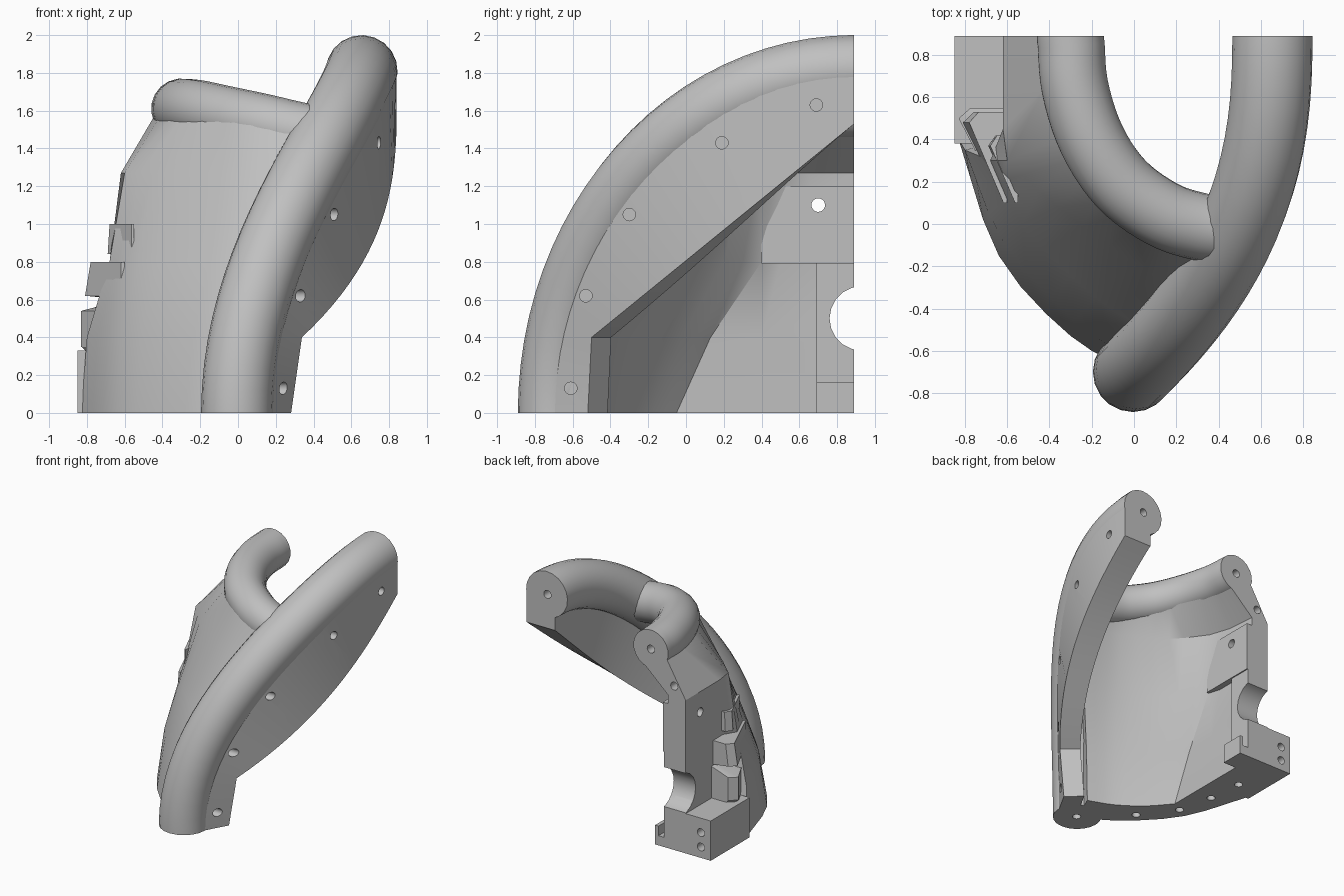
import bpy, bmesh, math
from mathutils import Vector

cube = bpy.data.objects.get("Cube")
if cube:
    bpy.data.objects.remove(cube, do_unlink=True)

grey = bpy.data.materials.new("light grey")
grey.use_nodes = True
grey.diffuse_color = (0.53, 0.53, 0.53, 1)
grey.node_tree.nodes["Principled BSDF"].inputs["Base Color"].default_value = grey.diffuse_color

BACK = 0.89
parts = []


def finish(obj):
    obj.data.materials.clear()
    obj.data.materials.append(grey)
    parts.append(obj)
    return obj


def from_bmesh(name, bm):
    bmesh.ops.recalc_face_normals(bm, faces=bm.faces)
    mesh = bpy.data.meshes.new(name)
    bm.to_mesh(mesh)
    bm.free()
    obj = bpy.data.objects.new(name, mesh)
    bpy.context.collection.objects.link(obj)
    return obj


def loft(name, rings):
    """Skin closed rings of equal length and cap both ends."""
    bm = bmesh.new()
    rows = [[bm.verts.new(p) for p in ring] for ring in rings]
    count = len(rows[0])
    for low, high in zip(rows, rows[1:]):
        for i in range(count):
            j = (i + 1) % count
            bm.faces.new((low[i], low[j], high[j], high[i]))
    for row in (rows[0], rows[-1]):
        half = count // 2
        for i in range(half - 1):
            bm.faces.new((row[i], row[i + 1], row[-i - 2], row[-i - 1]))
    return finish(from_bmesh(name, bm))


def box(name, low, high):
    corners = [(low[0], low[1]), (high[0], low[1]), (high[0], high[1]), (low[0], high[1])]
    return loft(name, [[(x, y, z) for x, y in corners] for z in (low[2], high[2])])


def smooth_path(points, steps):
    """Catmull-Rom curve through the points."""
    pts = [Vector(p) for p in points]
    pts = [2 * pts[0] - pts[1]] + pts + [2 * pts[-1] - pts[-2]]
    result = []
    for a, b, c, d in zip(pts, pts[1:], pts[2:], pts[3:]):
        for s in range(steps):
            t = s / steps
            result.append(b + (c - a) * t / 2 + (a * 2 - b * 5 + c * 4 - d) * t * t / 2
                          + (b * 3 - a - c * 3 + d) * t ** 3 / 2)
    return result + [pts[-2]]


def tube(name, path, radius):
    """Round tube whose last end is square to the back plane."""
    path = path[:-1] + [path[-1] - Vector((0, 0.02, 0)), path[-1]]
    curve = bpy.data.curves.new(name, "CURVE")
    curve.dimensions = "3D"
    curve.bevel_depth = radius
    curve.bevel_resolution = 8
    curve.use_fill_caps = True
    spline = curve.splines.new("POLY")
    spline.points.add(len(path) - 1)
    for point, p in zip(spline.points, path):
        point.co = (*p, 1)
    obj = bpy.data.objects.new(name, curve)
    bpy.context.collection.objects.link(obj)
    bpy.ops.object.select_all(action="DESELECT")
    obj.select_set(True)
    bpy.context.view_layer.objects.active = obj
    bpy.ops.object.convert(target="MESH")
    obj = bpy.context.view_layer.objects.active
    bm = bmesh.new()
    bm.from_mesh(obj.data)
    bmesh.ops.remove_doubles(bm, verts=bm.verts, dist=0.0005)
    bmesh.ops.recalc_face_normals(bm, faces=bm.faces)
    bm.to_mesh(obj.data)
    bm.free()
    return finish(obj)


# Main arch: the outer mating face follows x = face_x(y)
def face_x(y):
    return 0.84 - 0.207 * max(BACK - y, 0) ** 2.5


def arch(angle):
    y = BACK - 1.59 * math.cos(angle)
    return Vector((face_x(y) - 0.185, y, 1.81 * math.sin(angle)))


angles = [math.radians(90 * i / 24) for i in range(25)]
arch_path = [arch(a) for a in angles]
arch_path.insert(1, arch_path[0] + Vector((0, 0, 0.02)))
tube("main_arch_tube", arch_path, 0.19)


def inward(p, depth):
    slope = 0.5175 * max(BACK - p.y, 0) ** 1.5
    q = p + Vector((-1, slope, 0)).normalized() * depth
    q.y = min(q.y, BACK)
    return q


# Flange that fills the inside of the arch, thinner towards its foot
knee = math.radians(15)
rings = []
for a in angles:
    outer = arch(a)
    outer.x = face_x(outer.y)
    if a < knee:
        s, shift = 0, 0.07 - 0.04 * a / knee
        y, z = -0.52 + 0.02 * a / knee, 0.4 * a / knee
    else:
        s = (a - knee) / (math.pi / 2 - knee)
        shift = 0.03 * (1 - s)
        y, z = -0.5 + 1.39 * s, 0.4 + 1.13 * s
    inner = Vector((face_x(y) - shift, y, z))
    depth = 0.16 + 0.1 * s
    rings.append([outer, inner, inward(inner, depth), inward(outer, depth)])
loft("arch_flange", rings)

# Branch tube running to the back
branch = [(0.45, -0.03, 1.46), (0.3, -0.01, 1.49), (0.13, 0.05, 1.53), (-0.06, 0.19, 1.57),
          (-0.2, 0.4, 1.6), (-0.28, 0.65, 1.61), (-0.3, BACK, 1.61)]
tube("branch_tube", smooth_path(branch, 5), 0.16)

# Shell panel: outer and inner outlines at rising heights
levels = (0, 0.4, 0.8, 1.27, 1.56)
outer_rows = [
    [(0, -0.7), (-0.3, -0.53), (-0.64, -0.15), (-0.83, 0.4), (-0.62, 0.5)],
    [(0.03, -0.66), (-0.28, -0.46), (-0.62, -0.08), (-0.8, 0.35), (-0.62, 0.42)],
    [(0.12, -0.54), (-0.18, -0.35), (-0.53, 0), (-0.68, 0.3), (-0.62, 0.4)],
    [(0.28, -0.27), (0, -0.18), (-0.36, 0.08), (-0.6, 0.3), (-0.62, 0.45)],
    [(0.36, -0.14), (0.07, -0.08), (-0.18, 0.1), (-0.35, 0.4), (-0.42, 0.65)],
]
inner_rows = [
    [(0.1, -0.45), (-0.1, -0.37), (-0.3, -0.23), (-0.46, -0.05), (-0.46, 0.4)],
    [(0.15, -0.4), (-0.05, -0.3), (-0.26, -0.1), (-0.46, 0.13), (-0.46, 0.4)],
    [(0.3, -0.25), (0.06, -0.13), (-0.21, 0.11), (-0.43, 0.4), (-0.46, 0.5)],
    [(0.42, -0.04), (0.15, 0.02), (-0.18, 0.22), (-0.38, 0.47), (-0.44, 0.65)],
    [(0.42, 0.08), (0.14, 0.16), (-0.07, 0.36), (-0.2, 0.62), (-0.23, 0.75)],
]


def outline(row, end_x, z):
    pts = [(x, y, z) for x, y in row]
    return smooth_path(pts[:4], 3) + [Vector(pts[4]), Vector((end_x, BACK, z))]


rings = []
for k, z in enumerate(levels):
    top = k == len(levels) - 1
    outside = outline(outer_rows[k], -0.45 if top else -0.62, z)
    inside = outline(inner_rows[k], -0.24 if top else -0.46, z - 0.09 if top else z)
    rings.append(outside + inside[::-1])
loft("shell_panel", rings)

# Rear mounting block, inner pad and hooked bracket
box("mounting_block", (-0.85, 0.38, 0), (-0.6, BACK, 0.33))
box("wall_pad", (-0.5, 0.4, 0.79), (-0.41, BACK, 1.2))
box("bracket_plate", (-0.5, 0.69, 0), (-0.42, BACK, 0.82))
box("bracket_foot", (-0.5, 0.69, 0), (-0.34, BACK, 0.08))
box("bracket_lip", (-0.37, 0.69, 0.04), (-0.34, BACK, 0.16))

# Wedge fins that grow out of the shell towards the back
fins = {
    "lower_fin": ([(-0.6, 0.15), (-0.83, 0.35), (-0.83, 0.54), (-0.6, 0.6)], 0.55),
    "middle_fin": ([(-0.6, 0.6), (-0.81, 0.62), (-0.78, 0.8), (-0.6, 0.8)], 0.53),
    "upper_fin": ([(-0.55, 0.84), (-0.69, 0.84), (-0.68, 1), (-0.55, 1)], 0.42),
}
for name, (profile, rear) in fins.items():
    root = profile[0][0]
    loft(name, [[(root + (x - root) * grow, y, z) for x, z in profile]
                for grow, y in ((0.1, 0.1), (1, rear - 0.05), (0.75, rear))])

# Pin holes and the round notch
pins = [("X", (face_x(y), y, z)) for y, z in
        ((-0.61, 0.13), (-0.53, 0.62), (-0.3, 1.05), (0.19, 1.43), (0.69, 1.63))]
pins += [("Y", (x, BACK, z)) for x, z in
         ((0.65, 1.81), (-0.3, 1.61), (-0.515, 1.36), (-0.76, 0.21), (-0.76, 0.09))]
pins += [("Z", (x, y, 0)) for x, y in
         ((0, -0.7), (-0.34, -0.38), (-0.55, -0.1), (-0.62, 0.2), (-0.65, 0.5))]
holes = [(axis, p, 0.033, 0.2) for axis, p in pins]
holes += [("X", (-0.55, 0.7, 1.1), 0.036, 0.6), ("X", (-0.55, 0.93, 0.5), 0.17, 0.7)]
bm = bmesh.new()
for axis, place, radius, depth in holes:
    made = bmesh.ops.create_cone(bm, cap_ends=True, segments=20, radius1=radius,
                                 radius2=radius, depth=depth)["verts"]
    for v in made:
        x, y, z = v.co
        turned = {"X": (z, x, y), "Y": (x, z, y), "Z": (x, y, z)}[axis]
        v.co = Vector(turned) + Vector(place)
bmesh.ops.recalc_face_normals(bm, faces=bm.faces)
cutter = from_bmesh("hole_cutter", bm)
cutter.hide_render = True

for obj in parts:
    bpy.ops.object.select_all(action="DESELECT")
    obj.select_set(True)
    bpy.context.view_layer.objects.active = obj
    if "fin" not in obj.name:
        cut = obj.modifiers.new("holes", "BOOLEAN")
        cut.operation = "DIFFERENCE"
        cut.solver = "EXACT"
        cut.object = cutter
        bpy.ops.object.modifier_apply(modifier=cut.name)
    bpy.ops.object.shade_smooth_by_angle(angle=math.radians(30))
bpy.data.objects.remove(cutter, do_unlink=True)
